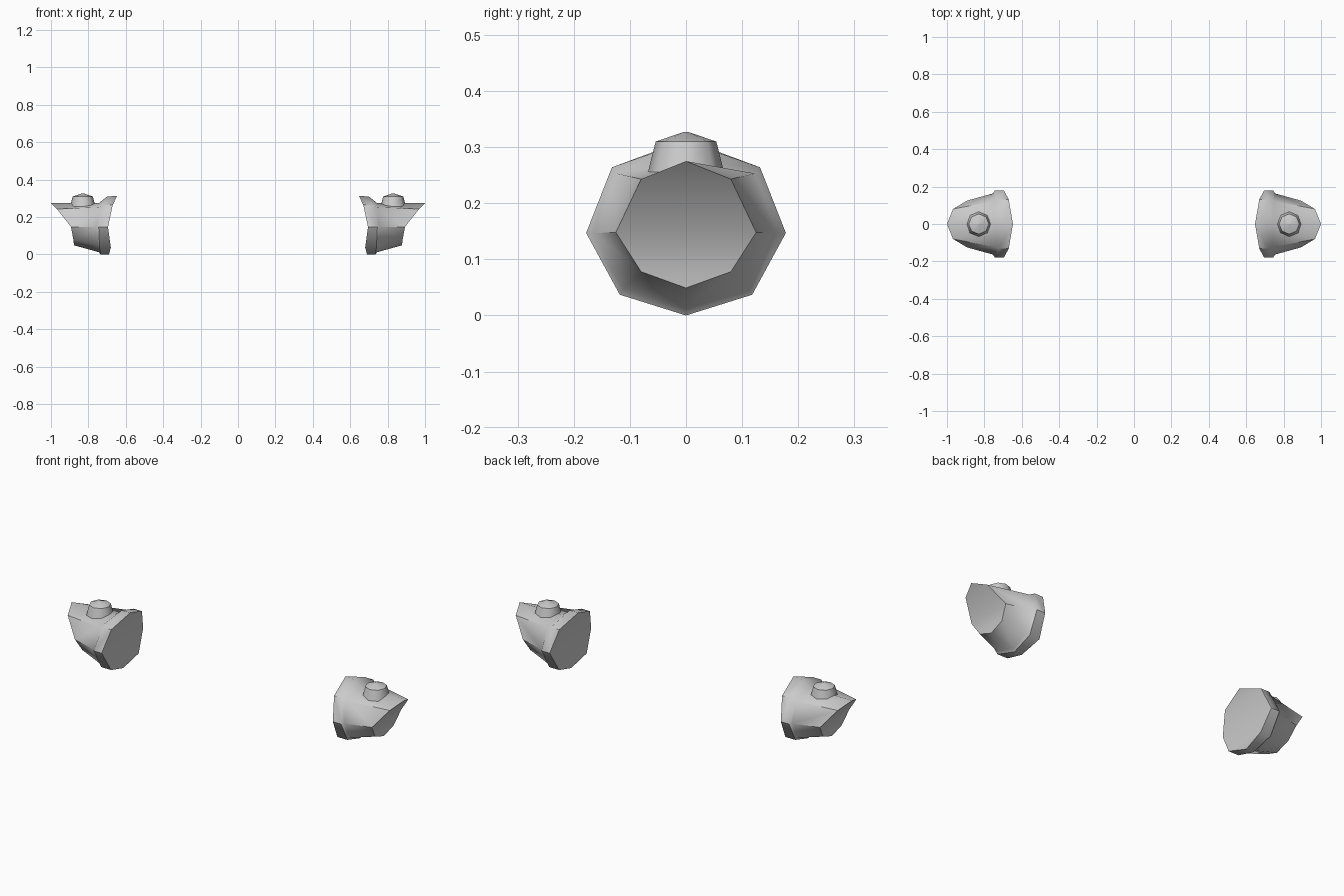
import bpy
import bmesh
from math import cos, sin, tau, radians

cube = bpy.data.objects.get("Cube")
if cube:
    bpy.data.objects.remove(cube, do_unlink=True)

grey = bpy.data.materials.new("plain_grey")
grey.use_nodes = True
colour = (0.6, 0.6, 0.6, 1)
grey.diffuse_color = colour
grey.node_tree.nodes["Principled BSDF"].inputs["Base Color"].default_value = colour


def full_ring(half):
    """Mirror a top-to-bottom half section across y = 0."""
    return half + [(x, -y, z) for x, y, z in half[-2:0:-1]]


def cap(bm, ring):
    """Close a ring with strips running side to side."""
    n = len(ring)
    for i in range(n // 2):
        corners = [ring[i], ring[i + 1], ring[-i - 1], ring[-i]]
        bm.faces.new(list(dict.fromkeys(corners)))


def loft(name, rings, side):
    """Skin closed rings, cap both ends, and place on one side."""
    bm = bmesh.new()
    loops = [[bm.verts.new((x * side, y, z)) for x, y, z in r] for r in rings]
    for a, b in zip(loops, loops[1:]):
        for i in range(len(a)):
            j = (i + 1) % len(a)
            bm.faces.new((a[i], a[j], b[j], b[i]))
    cap(bm, loops[0])
    cap(bm, loops[-1])
    bmesh.ops.recalc_face_normals(bm, faces=bm.faces)
    mesh = bpy.data.meshes.new(name)
    bm.to_mesh(mesh)
    bm.free()
    mesh.materials.append(grey)
    obj = bpy.data.objects.new(name, mesh)
    bpy.context.collection.objects.link(obj)
    bpy.ops.object.select_all(action='DESELECT')
    obj.select_set(True)
    bpy.context.view_layer.objects.active = obj
    bpy.ops.object.shade_smooth_by_angle(angle=radians(48))


# Half sections from the slanted outer end to the flared inner rim
outer_end = [(1, 0, .275), (.968, .08, .243), (.893, .125, .148),
             (.88, .08, .078), (.877, 0, .049)]
neck = [(.743, 0, .275), (.745, .123, .253), (.755, .163, .147),
        (.75, .11, .048), (.743, 0, .012)]
rim_outer = [(.70, 0, .31), (.72, .132, .264), (.745, .178, .147),
             (.74, .118, .037), (.735, 0, 0)]
rim_inner = [(.647, 0, .313), (.67, .132, .264), (.695, .178, .147),
             (.68, .118, .037), (.69, 0, 0)]
cuff_rings = [full_ring(h) for h in (outer_end, neck, rim_outer, rim_inner)]


def stud_ring(radius, z):
    return [(.83 + radius * cos(tau * i / 8), radius * sin(tau * i / 8), z)
            for i in range(8)]


# Low domed stud on top of each cuff
stud_rings = [stud_ring(.068, .255), stud_ring(.054, .31), stud_ring(.004, .327)]

for label, side in (("left", 1), ("right", -1)):
    loft(label + "_cuff", cuff_rings, side)
    loft(label + "_stud", stud_rings, side)
